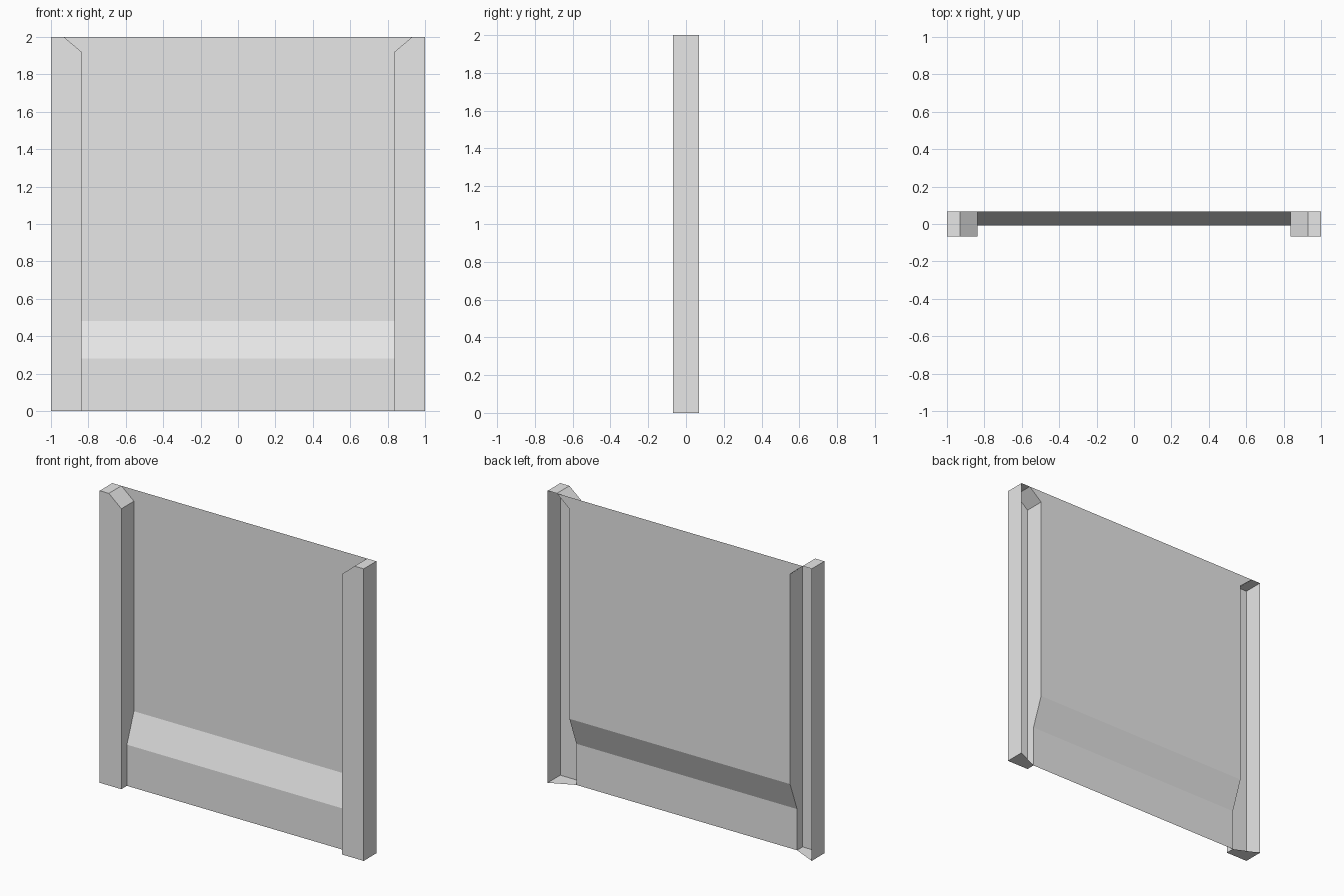
import bpy
import bmesh

cube = bpy.data.objects.get("Cube")
if cube:
    bpy.data.objects.remove(cube, do_unlink=True)

# Plain grey for the whole model
grey = bpy.data.materials.new("plain_grey")
grey.use_nodes = True
colour = (0.8, 0.8, 0.8, 1)
grey.diffuse_color = colour
grey.node_tree.nodes["Principled BSDF"].inputs["Base Color"].default_value = colour

FRONT, BACK, STEP = -0.068, 0.068, -0.008   # depths: post front, rear plane, lower panel
OUTER, INNER, CHAMFER = 1.0, 0.836, 0.931   # distances from the centre line
TOP, SHOULDER = 2.0, 1.92

# Panel side edge, bottom to top: half width, depth, height
EDGE = [(INNER, STEP, 0), (INNER, STEP, 0.282), (INNER, BACK, 0.482),
        (INNER, BACK, SHOULDER), (CHAMFER, BACK, TOP)]


def add_object(name, faces):
    """Make a flat-shaded open shell from a list of corner loops."""
    bm = bmesh.new()
    for loop in faces:
        bm.faces.new([bm.verts.new(p) for p in loop])
    bmesh.ops.remove_doubles(bm, verts=bm.verts, dist=0.0001)
    mesh = bpy.data.meshes.new(name)
    bm.to_mesh(mesh)
    bm.free()
    mesh.materials.append(grey)
    obj = bpy.data.objects.new(name, mesh)
    bpy.context.collection.objects.link(obj)
    return obj


def flip(p):
    return (-p[0], p[1], p[2])


# Stepped sheet between the posts, flaring out at the top corners
add_object("stepped_panel", [[flip(a), a, b, flip(b)] for a, b in zip(EDGE, EDGE[1:])])

# Side posts: channels open at the rear, with a chamfered inner top corner
outline = [(INNER, 0), (OUTER, 0), (OUTER, TOP), (CHAMFER, TOP), (INNER, SHOULDER)]
front = [(x, FRONT, z) for x, z in outline]
back = [EDGE[0]] + [(x, BACK, z) for x, z in outline[1:]]
post = [front]
for i in range(4):
    post.append([front[i], back[i], back[i + 1], front[i + 1]])
post.append([front[4]] + EDGE[3::-1] + [front[0]])   # inner wall follows the panel

add_object("left_post", post)
add_object("right_post", [[flip(p) for p in reversed(loop)] for loop in post])
